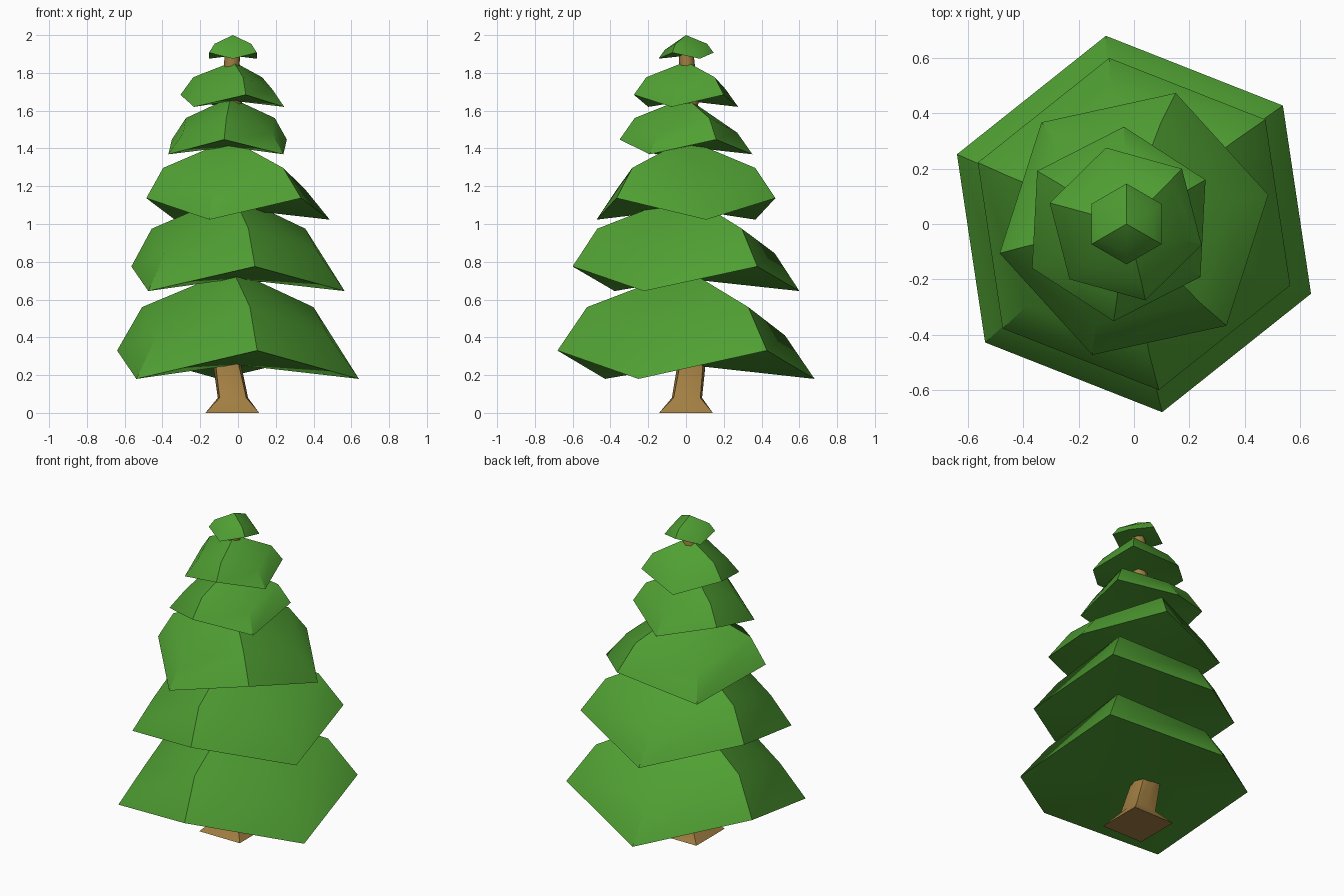
import bpy, bmesh, math

if "Cube" in bpy.data.objects:
    bpy.data.objects.remove(bpy.data.objects["Cube"])


def material(name, rgb):
    m = bpy.data.materials.new(name)
    m.diffuse_color = (*rgb, 1)
    m.use_nodes = True
    m.node_tree.nodes["Principled BSDF"].inputs["Base Color"].default_value = m.diffuse_color
    return m


GREEN = material("needle green", (0.08, 0.35, 0.033))
BROWN = material("bark brown", (0.36, 0.21, 0.055))


def finish(name, bm, mat, angle):
    bmesh.ops.recalc_face_normals(bm, faces=bm.faces)
    me = bpy.data.meshes.new(name)
    bm.to_mesh(me)
    bm.free()
    me.materials.append(mat)
    me.shade_smooth()
    me.set_sharp_from_angle(angle=math.radians(angle))
    ob = bpy.data.objects.new(name, me)
    bpy.context.collection.objects.link(ob)


def bridge(bm, a, b):
    n = len(a)
    for i in range(n):
        j = (i + 1) % n
        bm.faces.new((a[i], a[j], b[j], b[i]))


def fan(bm, ring, centre):
    for i in range(len(ring)):
        bm.faces.new((ring[i], ring[(i + 1) % len(ring)], centre))


# Branch tier: six-sided skirt whose corners alternate high and low
def tier(name, ang, cx, r_rim, z_rim, zig, r_mid, z_mid, ax, z_top):
    bm = bmesh.new()

    def ring(x, r, z):
        out = []
        for i in range(6):
            a = math.radians(ang + 60 * i)
            dz = zig if i % 2 == 0 else -zig
            out.append(bm.verts.new((x + r * math.cos(a), r * math.sin(a), z + dz)))
        return out

    rim = ring(cx, r_rim, z_rim)
    mid = ring((cx + ax) / 2, r_mid, z_mid)
    bridge(bm, rim, mid)
    fan(bm, mid, bm.verts.new((ax, 0, z_top)))
    fan(bm, rim, bm.verts.new(((cx + ax) / 2, 0, z_rim)))
    finish(name, bm, GREEN, 36)


# start angle (high corner), rim centre, rim radius, rim z, zigzag, mid radius, mid z, apex x, apex z
tiers = [
    (-81.5, 0.0, 0.688, 0.255, 0.075, 0.53, 0.485, -0.03, 0.76),
    (-81.5, 0.0, 0.607, 0.71, 0.065, 0.475, 0.91, -0.03, 1.16),
    (-47.7, 0.0, 0.497, 1.08, 0.057, 0.385, 1.24, -0.04, 1.45),
    (-93.0, -0.055, 0.352, 1.408, 0.039, 0.272, 1.522, -0.04, 1.67),
    (-75.5, -0.03, 0.285, 1.652, 0.032, 0.217, 1.745, -0.025, 1.86),
    (-30.0, -0.027, 0.146, 1.891, 0.016, 0.112, 1.938, -0.027, 2.0),
]
for n, t in enumerate(tiers):
    tier(f"branch_tier_{n + 1}", *t)

# Trunk: square flared foot turning into a slightly wandering octagonal stem
# x, y, z, half width, squareness
path = [(-0.03, 0, 0, 0.142, 1), (-0.027, 0.005, 0.08, 0.08, 0.6),
        (-0.065, 0.035, 0.3, 0.073, 0.3), (-0.025, 0, 0.74, 0.068, 0),
        (-0.03, 0, 1.1, 0.058, 0), (-0.04, 0, 1.43, 0.05, 0),
        (-0.025, 0.02, 1.65, 0.046, 0), (-0.033, 0.004, 1.85, 0.042, 0),
        (-0.027, 0, 1.92, 0.038, 0)]
bm = bmesh.new()
rings = []
for x, y, z, h, sq in path:
    ring = []
    for i in range(8):
        a = math.pi / 4 * i
        k = h * (1 + sq * (math.sqrt(2) - 1) * (i % 2))
        ring.append(bm.verts.new((x + k * math.cos(a), y + k * math.sin(a), z)))
    rings.append(ring)
for a, b in zip(rings, rings[1:]):
    bridge(bm, a, b)
bm.faces.new(rings[0])
bm.faces.new(rings[-1])
finish("trunk", bm, BROWN, 46)
